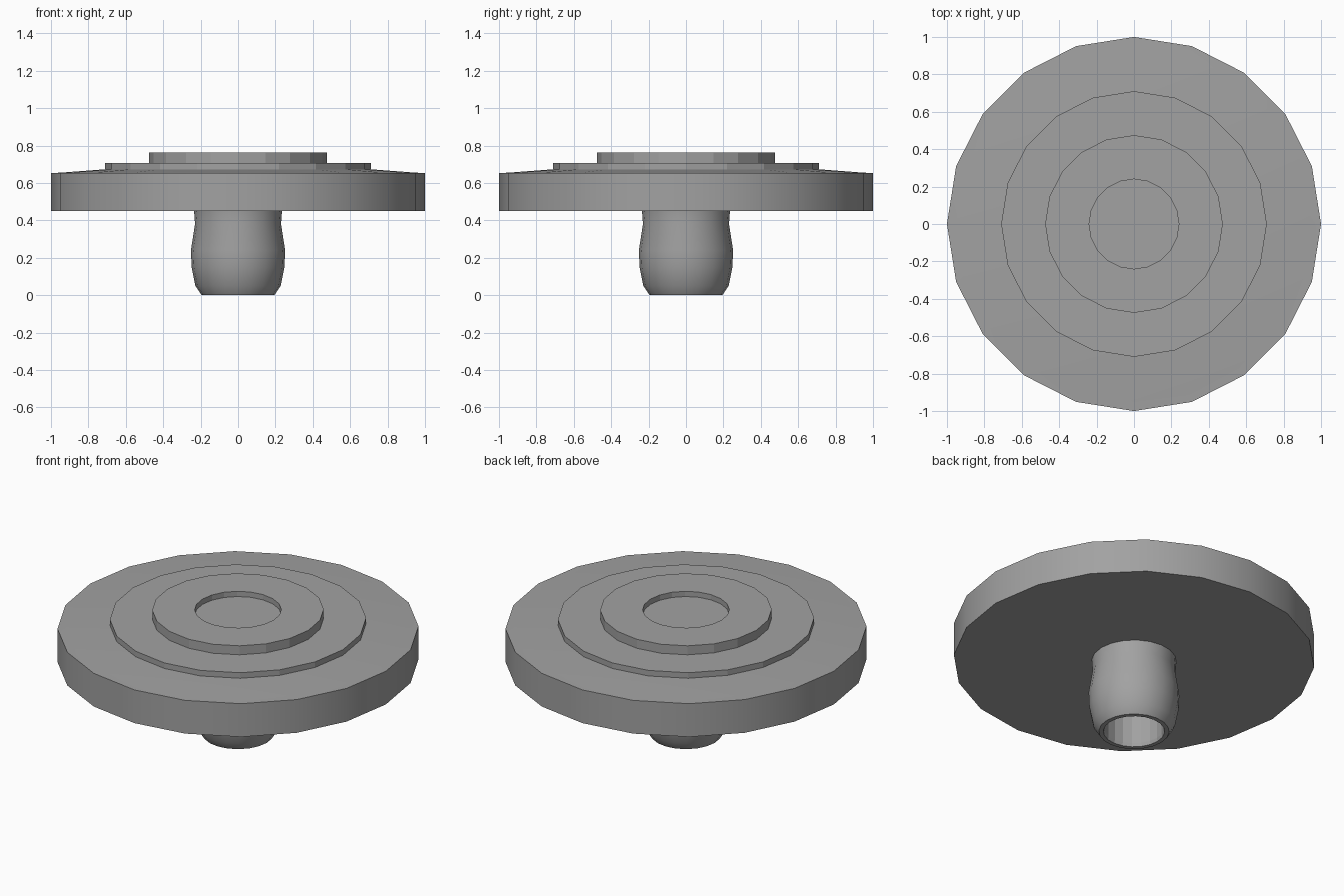
import bpy, bmesh, math

SIDES = 20

cube = bpy.data.objects.get("Cube")
if cube:
    bpy.data.objects.remove(cube, do_unlink=True)

grey = bpy.data.materials.new("plain_grey")
grey.use_nodes = True
colour = (0.36, 0.36, 0.36, 1)
grey.diffuse_color = colour
grey.node_tree.nodes["Principled BSDF"].inputs["Base Color"].default_value = colour


def lathe(name, profile, smooth=False):
    """Turn a (radius, height) profile around z; radius 0 closes an end."""
    bm = bmesh.new()
    rings = []
    for r, z in profile:
        if r == 0:
            rings.append([bm.verts.new((0, 0, z))] * SIDES)
        else:
            angles = [math.tau * i / SIDES for i in range(SIDES)]
            rings.append([bm.verts.new((r * math.cos(a), r * math.sin(a), z)) for a in angles])
    for low, high in zip(rings, rings[1:]):
        for i in range(SIDES):
            j = (i + 1) % SIDES
            corners = dict.fromkeys((low[i], low[j], high[j], high[i]))
            bm.faces.new(list(corners))
    bmesh.ops.recalc_face_normals(bm, faces=bm.faces)
    mesh = bpy.data.meshes.new(name)
    bm.to_mesh(mesh)
    bm.free()
    obj = bpy.data.objects.new(name, mesh)
    bpy.context.collection.objects.link(obj)
    mesh.materials.append(grey)
    if smooth:
        bpy.ops.object.select_all(action="DESELECT")
        obj.select_set(True)
        bpy.context.view_layer.objects.active = obj
        bpy.ops.object.shade_smooth_by_angle(angle=math.radians(30))
    return obj


# Wide disc with a flat lip and a gently rising top
lathe("disc", [(0, 0.45), (1, 0.45), (1, 0.653), (0.95, 0.655),
               (0.71, 0.673), (0, 0.673)], smooth=True)

# Two raised steps, the upper one with a shallow round recess
lathe("lower_step", [(0.71, 0.67), (0.71, 0.707), (0.475, 0.707)])
lathe("upper_step", [(0.475, 0.705), (0.475, 0.762), (0.24, 0.762),
                     (0.24, 0.73), (0, 0.73)])

# Bulging hollow stem underneath
lathe("stem", [(0.235, 0.45), (0.23, 0.38), (0.252, 0.24), (0.248, 0.15),
               (0.228, 0.05), (0.195, 0), (0.17, 0)], smooth=True)
lathe("stem_bore", [(0.17, 0), (0.165, 0.02), (0.165, 0.449), (0, 0.449)])

# The bore is seen from inside, so its faces point inward
bore = bpy.data.objects["stem_bore"].data
bore.flip_normals()
if bore.polygons[0].normal.dot(bore.polygons[0].center) > 0:
    bore.flip_normals()
